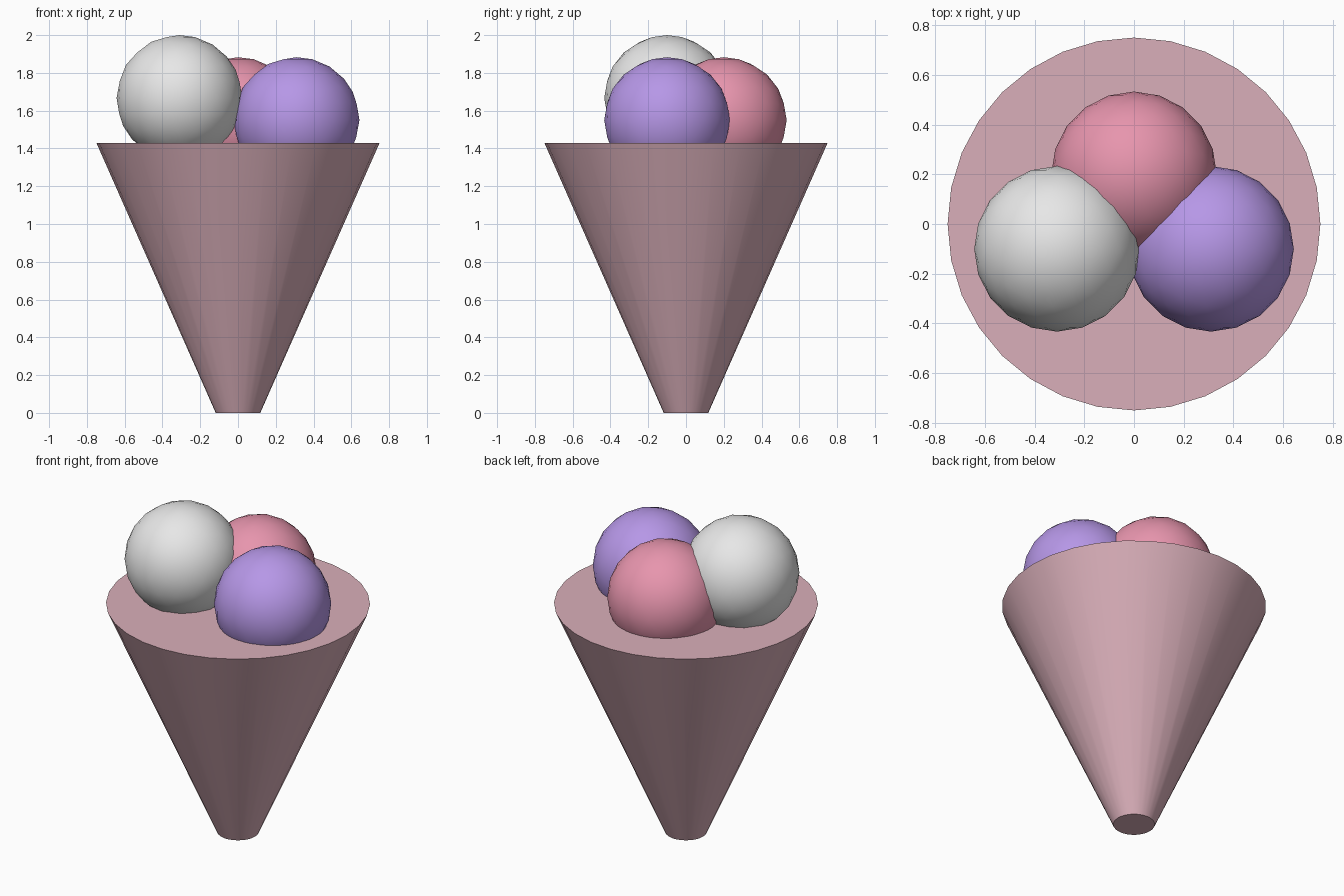
import bpy
import math

cube = bpy.data.objects.get("Cube")
if cube:
    bpy.data.objects.remove(cube, do_unlink=True)


def make_material(name, rgb):
    mat = bpy.data.materials.new(name)
    mat.use_nodes = True
    color = (*rgb, 1.0)
    mat.diffuse_color = color
    bsdf = next(n for n in mat.node_tree.nodes if n.type == "BSDF_PRINCIPLED")
    bsdf.inputs["Base Color"].default_value = color
    return mat


def finish(name, mat):
    obj = bpy.context.object
    obj.name = name
    obj.data.materials.append(mat)
    bpy.ops.object.shade_smooth_by_angle(angle=math.radians(40))


CONE_HEIGHT = 1.43
SCOOP_RADIUS = 0.333

# Tapered cone with a flat closed top and a small flat foot
bpy.ops.mesh.primitive_cone_add(
    vertices=32, radius1=0.118, radius2=0.75, depth=CONE_HEIGHT,
    location=(0, 0, CONE_HEIGHT / 2))
finish("cone", make_material("dusty rose wafer", (0.70, 0.43, 0.49)))

# Three scoops sunk into the top of the cone
scoops = [
    ("vanilla_scoop", "pale grey", (0.80, 0.80, 0.80), (-0.31, -0.10, 1.667)),
    ("berry_scoop", "lilac", (0.47, 0.31, 0.80), (0.31, -0.10, 1.55)),
    ("strawberry_scoop", "pink", (0.80, 0.30, 0.42), (0, 0.20, 1.55)),
]
for name, color_name, rgb, location in scoops:
    bpy.ops.mesh.primitive_ico_sphere_add(
        subdivisions=3, radius=SCOOP_RADIUS, location=location)
    finish(name, make_material(color_name, rgb))
